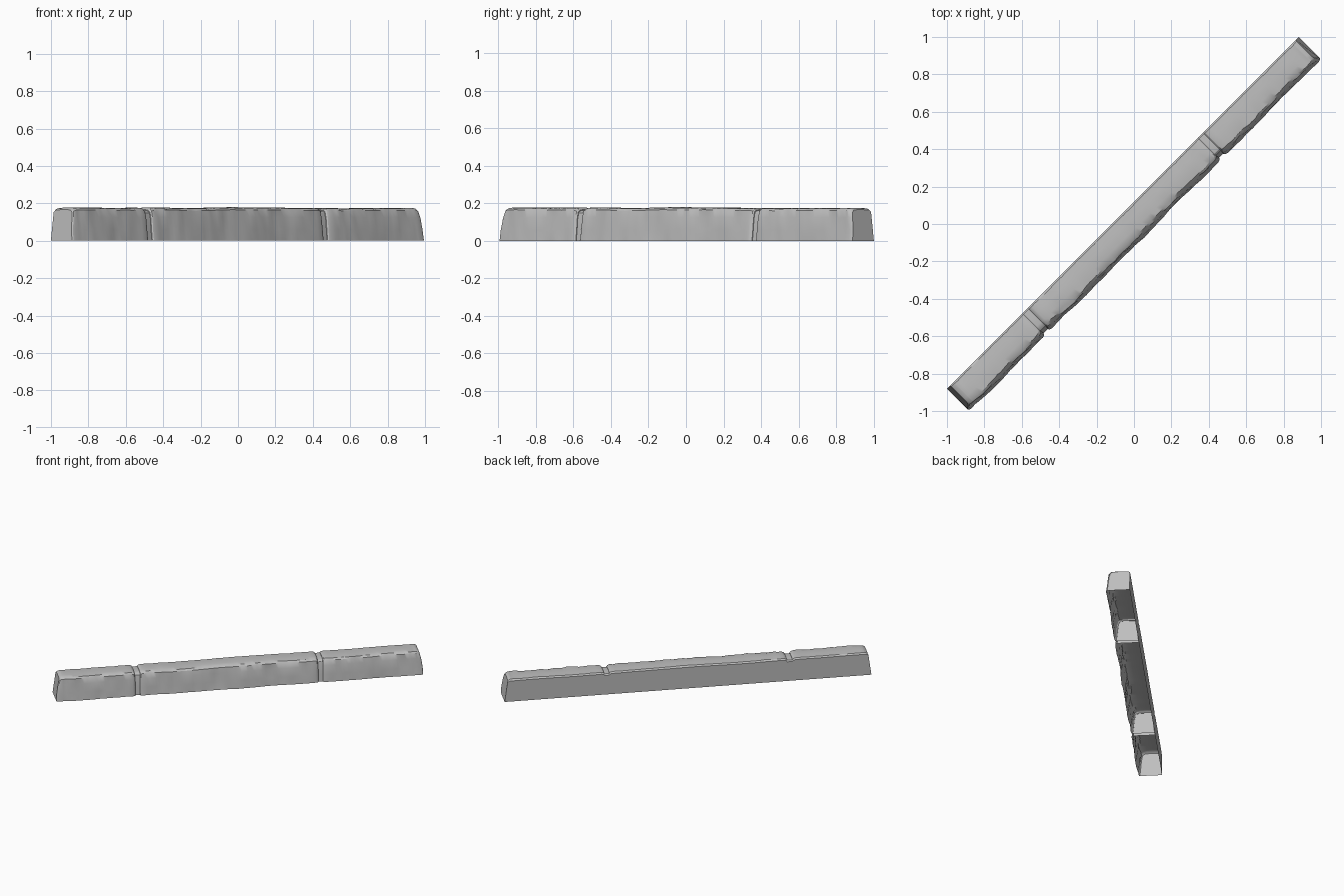
import bpy, bmesh, math
from mathutils import Vector, noise

cube = bpy.data.objects.get("Cube")
if cube:
    bpy.data.objects.remove(cube, do_unlink=True)

stone = bpy.data.materials.new("grey stone")
stone.use_nodes = True
GREY = (0.52, 0.52, 0.52, 1)
stone.diffuse_color = GREY
stone.node_tree.nodes["Principled BSDF"].inputs["Base Color"].default_value = GREY

HALF, TOP, R2 = 1.33, 0.176, math.sqrt(2)

# Cross-section (across, up, roughness): flat back, worn top, battered front
PROFILE = [(-0.085, 0, 0), (-0.085, 0.163, 0.2), (-0.076, 0.173, 0.6),
           (-0.03, TOP, 0.1), (0.02, TOP, 0.1), (0.052, 0.173, 1),
           (0.064, 0.162, 1), (0.072, 0.125, 0.6), (0.079, 0.06, 0.5),
           (0.085, 0, 0.4)]


def wobble(s, k, freq):
    return noise.noise(Vector((s * freq, k * 3.7 + 0.31, 0.53)))


def section(s, inset, lean, rough=1.0):
    """Points of the cross-section at distance s along the diagonal."""
    points = []
    for k, (t, z, r) in enumerate(PROFILE):
        chip = rough * r * (0.009 * wobble(s, k, 17) + 0.004 * wobble(s, k, 45))
        if t > 0.04:
            t += chip - inset + 0.009 * rough * wobble(s, 20, 5)
        elif z > 0.17 and t < -0.05:
            t += abs(chip)
        if z > 0:
            z += 0.4 * chip - inset * z / TOP
            if z > 0.15:
                z += 0.004 * rough * wobble(s, 30, 3)
        z = min(z, 0.18)
        a = s + lean * (z / TOP) ** 2
        points.append(((a + t) / R2, (a - t) / R2, z))
    return points


def loft(name, stations, caps):
    """Skin the sections, leaving the underside open."""
    bm = bmesh.new()
    rows = [[bm.verts.new(p) for p in section(*st)] for st in stations]
    for a, b in zip(rows, rows[1:]):
        for k in range(len(PROFILE) - 1):
            bm.faces.new((a[k], a[k + 1], b[k + 1], b[k]))
    if caps:
        bm.faces.new(rows[0][::-1])
        bm.faces.new(rows[-1])
    bmesh.ops.recalc_face_normals(bm, faces=bm.faces)
    # Make sure the skin faces outwards
    top = max(bm.faces, key=lambda f: f.calc_center_median().z)
    if top.normal.z < 0:
        bmesh.ops.reverse_faces(bm, faces=bm.faces)
    mesh = bpy.data.meshes.new(name)
    bm.to_mesh(mesh)
    bm.free()
    mesh.materials.append(stone)
    obj = bpy.data.objects.new(name, mesh)
    bpy.context.collection.objects.link(obj)
    bpy.ops.object.select_all(action="DESELECT")
    obj.select_set(True)
    bpy.context.view_layer.objects.active = obj
    bpy.ops.object.shade_smooth_by_angle(angle=math.radians(28))


def block(name, start, end):
    """One kerb stone with rounded ends; only the outer ends lean in."""
    lean0 = 0.028 if start == -HALF else 0.004
    lean1 = -0.028 if end == HALF else -0.004
    stations = [(start, 0.010, lean0, 0.2), (start + 0.006, 0.004, lean0, 0.3),
                (start + 0.02, 0, lean0, 0.5)]
    a, b = start + 0.05, end - 0.05
    n = round((b - a) / 0.022)
    stations += [(a + (b - a) * i / n, 0, 0, 1.0) for i in range(n + 1)]
    stations += [(end - 0.02, 0, lean1, 0.5), (end - 0.006, 0.004, lean1, 0.3),
                 (end, 0.010, lean1, 0.2)]
    loft(name, stations, True)


# Three stones in a row along the diagonal
block("left_end_stone", 0.603, HALF)
block("middle_stone", -0.722, 0.572)
block("right_end_stone", -HALF, -0.755)

# Recessed joints between the stones
for name, a, b in (("right_joint", -0.76, -0.717), ("left_joint", 0.567, 0.608)):
    loft(name, [(a, 0.014, 0, 0.2), (b, 0.014, 0, 0.2)], False)
